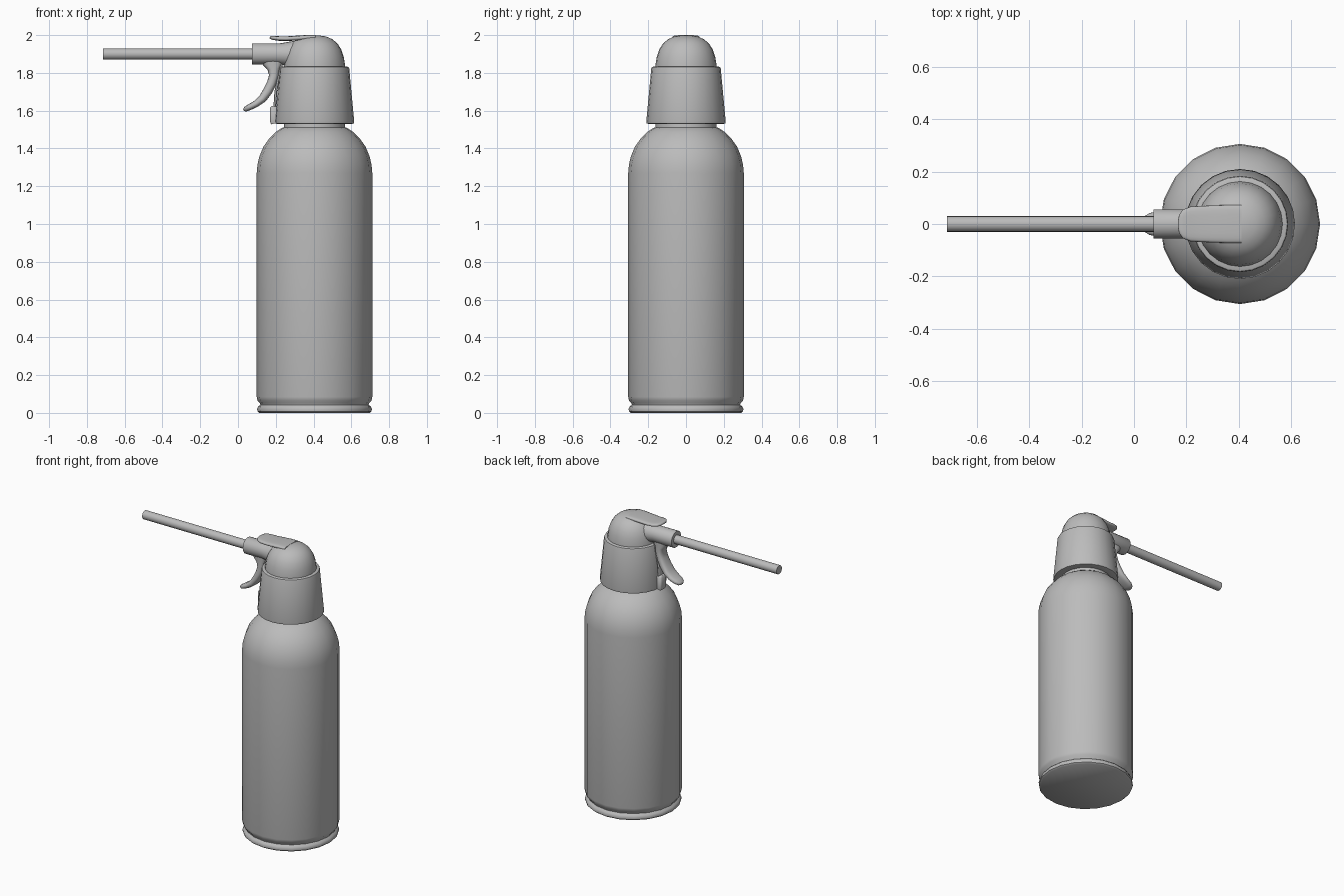
import bpy, bmesh, math
from mathutils import Vector

CX = 0.405   # axis of the can
grey = bpy.data.materials.new("grey")
grey.diffuse_color = (0.5, 0.5, 0.5, 1)


def skin(name, rings, angle=40):
    """Join equal-length point rings into a closed, capped, smooth object."""
    bm = bmesh.new()
    vr = [[bm.verts.new(p) for p in r] for r in rings]
    n = len(vr[0])
    for a, b in zip(vr, vr[1:]):
        for i in range(n):
            j = (i + 1) % n
            bm.faces.new((a[i], a[j], b[j], b[i]))
    bm.faces.new(vr[0])
    bm.faces.new(vr[-1])
    bmesh.ops.recalc_face_normals(bm, faces=bm.faces)
    me = bpy.data.meshes.new(name)
    bm.to_mesh(me)
    bm.free()
    ob = bpy.data.objects.new(name, me)
    bpy.context.collection.objects.link(ob)
    me.materials.append(grey)
    bpy.ops.object.select_all(action='DESELECT')
    ob.select_set(True)
    bpy.context.view_layer.objects.active = ob
    bpy.ops.object.shade_smooth_by_angle(angle=math.radians(angle))
    return ob


def lathe(name, profile, n=20):
    """Revolve (radius, z) points about the can axis."""
    t = [2 * math.pi * i / n for i in range(n)]
    return skin(name, [[(CX + r * math.cos(a), r * math.sin(a), z) for a in t]
                       for r, z in profile])


def rod(name, profile, z, n=20):
    """Revolve (x, radius) points about a line along x at height z."""
    t = [2 * math.pi * i / n for i in range(n)]
    return skin(name, [[(x, r * math.cos(a), z + r * math.sin(a)) for a in t]
                       for x, r in profile])


def sweep(name, stations, n=20, power=0.6):
    """Rounded section along (x, z, half thickness, half width) stations."""
    def sp(v):
        return math.copysign(abs(v) ** power, v)
    rings = []
    for i, (x, z, h, w) in enumerate(stations):
        a, b = stations[max(i - 1, 0)], stations[min(i + 1, len(stations) - 1)]
        d = Vector((b[0] - a[0], 0, b[1] - a[1])).normalized()
        nrm = Vector((-d.z, 0, d.x))
        rings.append([Vector((x, 0, z)) + nrm * h * sp(math.sin(t)) +
                      Vector((0, w * sp(math.cos(t)), 0))
                      for t in (2 * math.pi * k / n for k in range(n))])
    return skin(name, rings, 50)


# can with rolled bottom rim, rounded shoulder and short neck
lathe("can", [(0.292, 0), (0.302, 0.008), (0.304, 0.02), (0.298, 0.033),
              (0.287, 0.043), (0.29, 0.052), (0.302, 0.066), (0.306, 0.085),
              (0.306, 1.27), (0.302, 1.315), (0.291, 1.36), (0.27, 1.41),
              (0.24, 1.452), (0.205, 1.487), (0.175, 1.507), (0.162, 1.512),
              (0.16, 1.545)])

# tapered cap collar
lathe("cap_collar", [(0.15, 1.535), (0.198, 1.53), (0.208, 1.533),
                     (0.21, 1.545), (0.184, 1.822), (0.181, 1.83),
                     (0.175, 1.833), (0.14, 1.834)], 24)

# domed top of the cap
lathe("cap_dome", [(0.163, 1.82), (0.162, 1.84), (0.155, 1.885),
                   (0.142, 1.923), (0.122, 1.955), (0.094, 1.979),
                   (0.06, 1.993), (0.025, 1.998), (0.005, 1.999)], 24)

# nozzle and straw
rod("nozzle", [(0.074, 0.03), (0.074, 0.054), (0.077, 0.056),
               (0.22, 0.056), (0.3, 0.07), (0.36, 0.08)], 1.9)
rod("straw", [(-0.715, 0.03), (0.1, 0.03)], 1.9, 16)

# finger rest on top
sweep("top_tab", [(0.168, 1.988, 0.004, 0.012), (0.173, 1.987, 0.008, 0.036),
                  (0.187, 1.985, 0.011, 0.055), (0.215, 1.982, 0.012, 0.066),
                  (0.255, 1.981, 0.012, 0.069), (0.31, 1.984, 0.013, 0.071),
                  (0.36, 1.987, 0.013, 0.073), (0.41, 1.987, 0.013, 0.073)])

# curved trigger
sweep("trigger", [(0.185, 1.87, 0.062, 0.04), (0.185, 1.845, 0.052, 0.04),
                  (0.189, 1.82, 0.033, 0.04), (0.19, 1.785, 0.026, 0.041),
                  (0.178, 1.745, 0.025, 0.043), (0.158, 1.705, 0.025, 0.045),
                  (0.13, 1.664, 0.022, 0.048), (0.095, 1.636, 0.018, 0.048),
                  (0.06, 1.618, 0.016, 0.042), (0.038, 1.607, 0.013, 0.028),
                  (0.03, 1.603, 0.006, 0.012)], power=0.75)

# thin strip behind the trigger, ending in a small catch
sweep("trigger_strip", [(0.232, 1.85, 0.007, 0.025), (0.215, 1.78, 0.007, 0.025),
                        (0.2, 1.7, 0.007, 0.025), (0.193, 1.6, 0.007, 0.025)])
sweep("strip_catch", [(0.19, 1.625, 0.012, 0.022), (0.19, 1.615, 0.02, 0.03),
                      (0.19, 1.545, 0.021, 0.032), (0.193, 1.532, 0.019, 0.03)],
      power=0.45)
